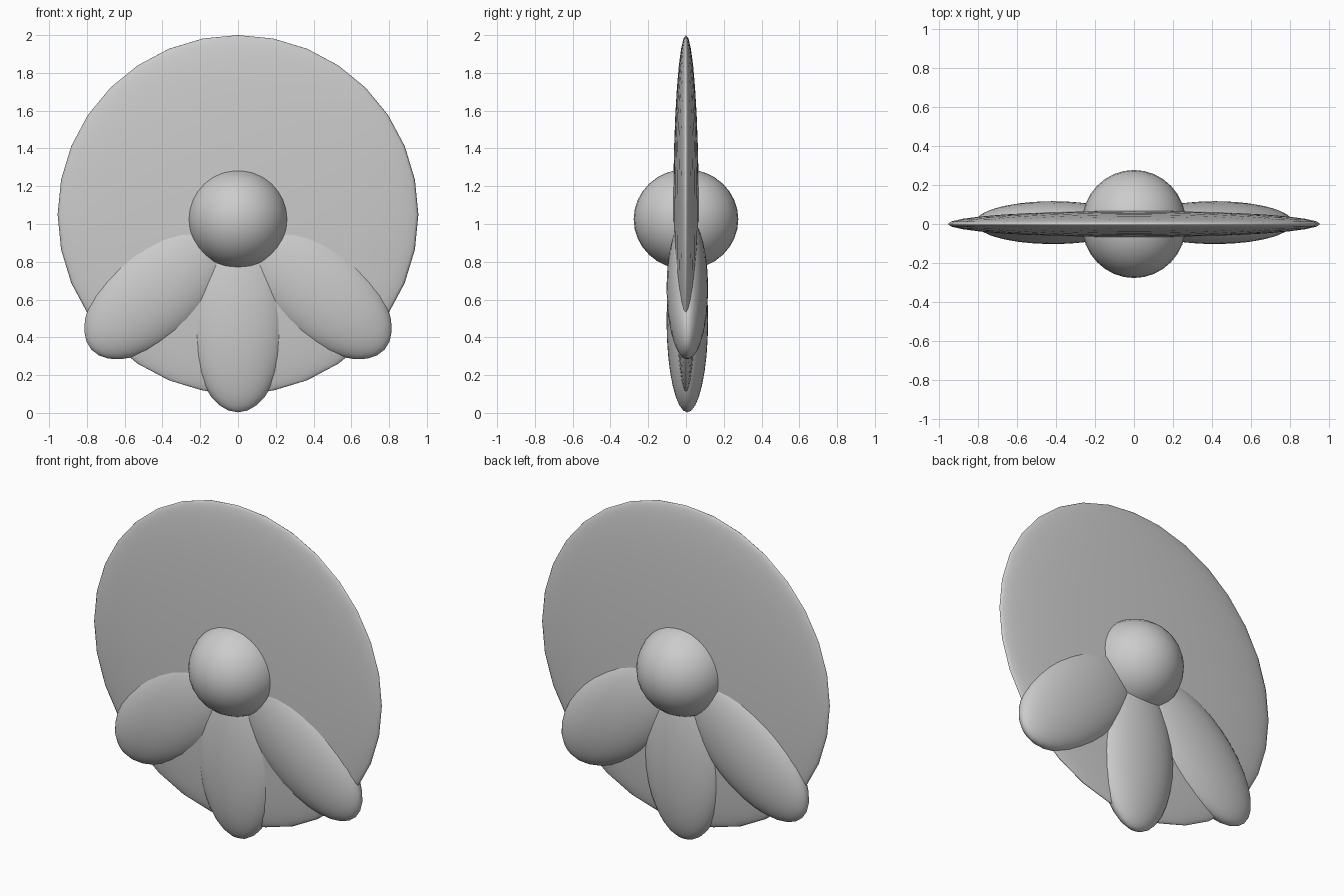
import bpy
from math import radians, sin, cos

if "Cube" in bpy.data.objects:
    bpy.data.objects.remove(bpy.data.objects["Cube"])


def ellipsoid(name, center, radii, tilt=0.0):
    """Smooth stretched sphere, tilted in the front plane."""
    bpy.ops.mesh.primitive_uv_sphere_add(segments=32, ring_count=16, radius=1,
                                         location=center, rotation=(0, tilt, 0))
    obj = bpy.context.object
    obj.name = name
    obj.scale = radii
    bpy.ops.object.shade_smooth()
    return obj


# Large thin disc behind and around everything
ellipsoid("disc", (0, 0, 1.05), (0.955, 0.068, 0.95))

# Central ball
ellipsoid("hub_ball", (0, 0, 1.025), (0.268, 0.277, 0.265))

# Three petals fanning down from the hub
PETAL = (0.255, 0.11, 0.486)
ellipsoid("petal_middle", (0, 0.007, 0.489), PETAL)
for side, label in ((-1, "left"), (1, "right")):
    ellipsoid("petal_" + label, (side * 0.415, 0.007, 0.66), PETAL,
              tilt=-side * radians(48))
